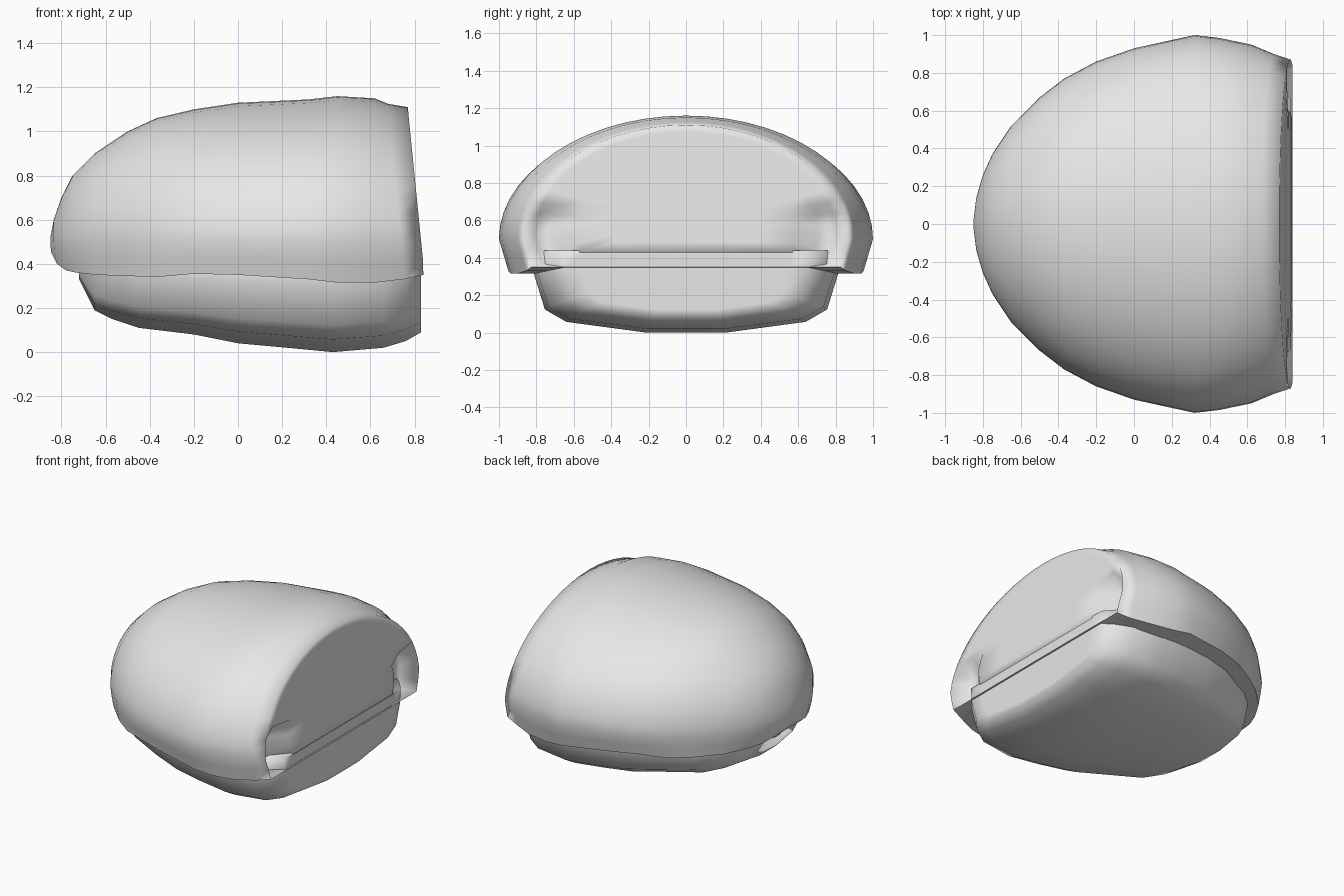
import bpy, bmesh, math

if "Cube" in bpy.data.objects:
    bpy.data.objects.remove(bpy.data.objects["Cube"])

grey = bpy.data.materials.new("light grey")
grey.diffuse_color = (0.8, 0.8, 0.8, 1)
grey.use_nodes = True
grey.node_tree.nodes["Principled BSDF"].inputs["Base Color"].default_value = grey.diffuse_color


def finish(bm, name):
    bmesh.ops.recalc_face_normals(bm, faces=bm.faces)
    for f in bm.faces:
        f.smooth = True
    me = bpy.data.meshes.new(name)
    bm.to_mesh(me)
    bm.free()
    me.materials.append(grey)
    ob = bpy.data.objects.new(name, me)
    bpy.context.collection.objects.link(ob)
    return ob


def bridge(bm, a, b, closed):
    n = len(a)
    for i in range(n if closed else n - 1):
        j = (i + 1) % n
        bm.faces.new((a[i], a[j], b[j], b[i]))


def front_x(z):
    # sloping flat end of the shell
    return 0.84 - 0.07 * min(1, max(0, (z - 0.4) / 0.7))


# Shell: stations of x, half width, crown height, rim height
SHELL = [(-.85, .02, .52, .45), (-.835, .14, .60, .40), (-.80, .26, .70, .37),
         (-.75, .37, .80, .36), (-.65, .52, .90, .35), (-.50, .67, 1.0, .345),
         (-.37, .77, 1.06, .34), (-.20, .86, 1.10, .355), (0, .93, 1.13, .35),
         (.32, 1.0, 1.145, .33), (.45, .985, 1.16, .315), (.62, .95, 1.15, .315),
         (.75, .90, 1.125, .33), (.84, .87, 1.11, .35)]
ARC = 28


def shell_section(x, w, t, b):
    pts = [(-w * .95, b), (-w * .975, (b + .5) / 2)]
    for i in range(ARC + 1):
        a = math.pi * i / ARC
        pts.append((-w * math.cos(a), .5 + (t - .5) * math.sin(a)))
    pts += [(w * .975, (b + .5) / 2), (w * .95, b)]
    out = []
    for y, z in pts:
        k = max(0, (.5 - z) / .15)
        px = x + .035 * k * k * max(0, -x - .6) / .25   # tuck the rim under at the round end
        if x > .7:
            px = min(px, front_x(z) - (.84 - x))
        out.append((px, y, z))
    return out


bm = bmesh.new()
sections = [shell_section(*s) for s in SHELL]
rows = [[bm.verts.new(p) for p in sec] for sec in sections]
for a, b in zip(rows, rows[1:]):
    bridge(bm, a, b, False)
bm.faces.new(rows[0])

# Flat end of the shell, with a hollow just inside each lower corner
prev = rows[-1]
for s in (.93, .82, .68, .45, .2):
    ring = []
    for v in rows[-1]:
        y, z = v.co.y * s, .6 + (v.co.z - .6) * s
        x = front_x(z)
        if s in (.93, .82) and abs(y) > .62 and z < .65:
            x -= .11
        ring.append(bm.verts.new((x, y, z)))
    bridge(bm, prev, ring, True)
    prev = ring
bm.faces.new(prev)
finish(bm, "shell")

# Underside of the shell rim
bm = bmesh.new()
prev = None
for sec in sections:
    pair = [bm.verts.new(sec[0]), bm.verts.new(sec[-1])]
    if prev:
        bridge(bm, prev, pair, False)
    prev = pair
under = finish(bm, "shell_underside")
if under.data.polygons[5].normal.z > 0:
    under.data.flip_normals()

# Base: stations of x, half width, bottom height
BASE = [(-.72, .16, .33), (-.65, .36, .19), (-.57, .48, .15), (-.45, .58, .11),
        (-.2, .70, .08), (0, .76, .04), (.22, .80, .02), (.43, .82, 0),
        (.66, .80, .02), (.76, .74, .05), (.83, .66, .09)]


def base_section(x, w, b):
    h = .44 - b
    half = [(w, .44), (w * .99, b + h * .7), (w * .92, b + h * .28),
            (w * .78, b + h * .13), (w * .5, b + h * .06), (w * .26, b)]
    return [(x, y, z) for y, z in half] + [(x, -y, z) for y, z in reversed(half)]


bm = bmesh.new()
rows = [[bm.verts.new(p) for p in base_section(*s)] for s in BASE]
for a, b in zip(rows, rows[1:]):
    bridge(bm, a, b, True)
for end in (rows[0], rows[-1]):
    prev = end
    for s in (.85, .4):
        ring = [bm.verts.new((v.co.x, v.co.y * s, .3 + (v.co.z - .3) * s)) for v in end]
        bridge(bm, prev, ring, True)
        prev = ring
    bm.faces.new(prev)
finish(bm, "base")
